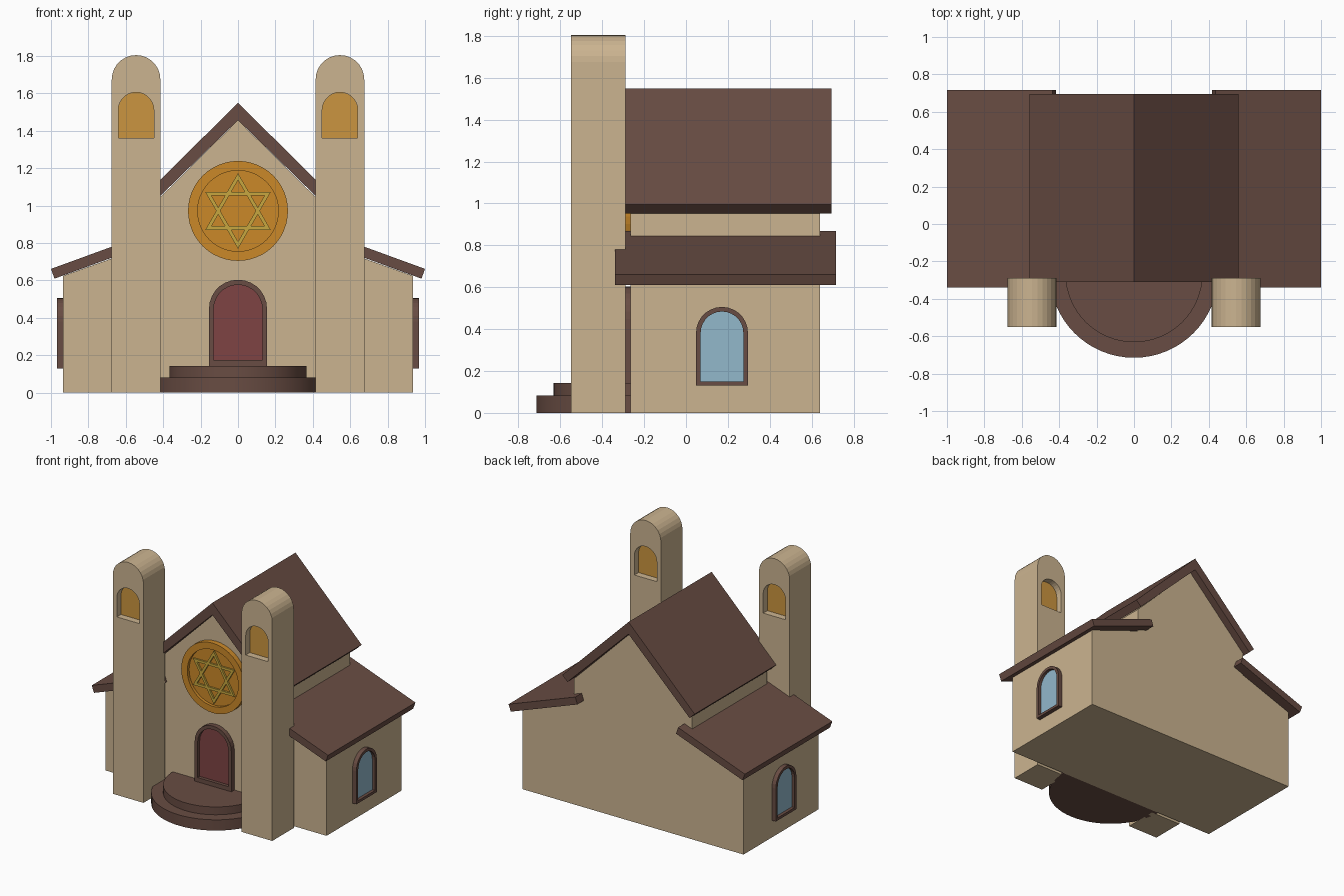
import bpy, bmesh
from math import sin, cos, pi, radians

cube = bpy.data.objects.get("Cube")
if cube:
    bpy.data.objects.remove(cube, do_unlink=True)


def material(name, *rgb):
    m = bpy.data.materials.new(name)
    m.use_nodes = True
    m.diffuse_color = (*rgb, 1)
    m.node_tree.nodes["Principled BSDF"].inputs["Base Color"].default_value = (*rgb, 1)
    return m


SAND = material("sandstone", 0.60, 0.455, 0.28)
BROWN = material("dark_brown", 0.14, 0.073, 0.056)
ORANGE = material("amber", 0.60, 0.25, 0.022)
NICHE = material("niche_amber", 0.60, 0.30, 0.05)
GOLD = material("gold", 0.57, 0.39, 0.05)
RED = material("door_red", 0.21, 0.056, 0.056)
GLASS = material("pale_blue_glass", 0.29, 0.48, 0.60)

# How a profile point (u, v) and a depth d map to space for each extrusion axis
AXES = {"X": lambda u, v, d: (d, u, v),
        "Y": lambda u, v, d: (u, d, v),
        "Z": lambda u, v, d: (u, v, d)}


def prism(name, mat, outer, d0, d1, axis="Y", hole=None):
    """Extrude a profile; an optional hole has as many points as the outline."""
    bm = bmesh.new()

    def loop(pts, d):
        return [bm.verts.new(AXES[axis](u, v, d)) for u, v in pts]

    def bridge(a, b):
        for i in range(len(a)):
            j = (i + 1) % len(a)
            bm.faces.new((a[i], a[j], b[j], b[i]))

    near, far = loop(outer, d0), loop(outer, d1)
    bridge(near, far)
    if hole:
        hole_near, hole_far = loop(hole, d0), loop(hole, d1)
        bridge(hole_near, hole_far)
        bridge(near, hole_near)
        bridge(far, hole_far)
    else:
        bm.faces.new(near)
        bm.faces.new(far)
    bmesh.ops.recalc_face_normals(bm, faces=bm.faces)
    mesh = bpy.data.meshes.new(name)
    bm.to_mesh(mesh)
    bm.free()
    mesh.materials.append(mat)
    ob = bpy.data.objects.new(name, mesh)
    bpy.context.collection.objects.link(ob)
    return ob


def arc(cx, cy, r, a0, a1, n):
    return [(cx + r * cos(radians(a0 + (a1 - a0) * i / n)),
             cy + r * sin(radians(a0 + (a1 - a0) * i / n))) for i in range(n + 1)]


def arch(cx, r, bottom, top, n=14):
    return [(cx + r, bottom)] + arc(cx, top - r, r, 0, 180, n) + [(cx - r, bottom)]


def polygon(cz, r, n, start=0):
    return arc(0, cz, r, start, start + 360, n)[:-1]


def mirrored(half):
    return half + [(-x, z) for x, z in reversed(half) if x]


FRONT, BACK = -0.265, 0.64

# Nave and side wings as one gabled block
half = [(0.935, 0), (0.935, 0.625), (0.5, 0.78), (0.5, 0.962), (0, 1.457)]
prism("church_body", SAND, mirrored(half), FRONT, BACK)

# Main gable roof
prism("main_roof", BROWN,
      [(0, 1.55), (0.56, 0.995), (0.517, 0.953), (0, 1.457),
       (-0.517, 0.953), (-0.56, 0.995)], -0.31, 0.695)

for s, side in ((1, "left"), (-1, "right")):
    # Lean-to wing roof
    slab = [(1.0, 0.662), (0.435, 0.868), (0.417, 0.816), (0.981, 0.61)]
    prism(side + "_wing_roof", BROWN, [(s * x, z) for x, z in slab], -0.34, 0.717)

    # Round-topped tower with an arched niche on front and back
    cx = s * 0.545
    opening = arch(cx, 0.095, 1.362, 1.606)
    prism(side + "_tower", SAND, arch(cx, 0.13, 0, 1.805), -0.55, -0.29, hole=opening)
    prism(side + "_tower_niche", NICHE, opening, -0.50, -0.34)

    # Arched side window
    pane = arch(0.172, 0.102, 0.15, 0.484)
    prism(side + "_window_frame", BROWN, arch(0.172, 0.124, 0.13, 0.506),
          s * 0.93, s * 0.968, "X", hole=pane)
    prism(side + "_window_glass", GLASS, pane, s * 0.93, s * 0.945, "X")

    # Door leaf
    leaf = [(0, 0.175), (0.13, 0.175)] + arc(0, 0.447, 0.13, 0, 90, 7)
    prism(side + "_door_leaf", RED, [(s * x, z) for x, z in leaf], FRONT - 0.012, FRONT + 0.01)

# Door frame
prism("door_frame", BROWN, arch(0, 0.155, 0.14, 0.604), -0.302, FRONT + 0.01,
      hole=arch(0, 0.13, 0.175, 0.577))

# Half-round entrance steps
for name, r, z0, z1 in (("lower_step", 0.45, 0, 0.082), ("upper_step", 0.367, 0.082, 0.142)):
    step = prism(name, BROWN, arc(0, FRONT, r, 180, 360, 32), z0, z1, "Z")
    bpy.ops.object.select_all(action="DESELECT")
    step.select_set(True)
    bpy.context.view_layer.objects.active = step
    bpy.ops.object.shade_smooth_by_angle(angle=radians(30))

# Round window with a six-pointed lattice
ROSE = 0.972
prism("rose_window_rim", ORANGE, polygon(ROSE, 0.267, 48), -0.305, FRONT + 0.01,
      hole=polygon(ROSE, 0.216, 48))
prism("rose_window_disc", ORANGE, polygon(ROSE, 0.216, 48), -0.282, FRONT + 0.01)
for name, turn, y in (("upright_lattice", 90, -0.296), ("inverted_lattice", 270, -0.295)):
    prism(name, GOLD, polygon(ROSE, 0.202, 3, turn), y, -0.28,
          hole=polygon(ROSE, 0.164, 3, turn))
